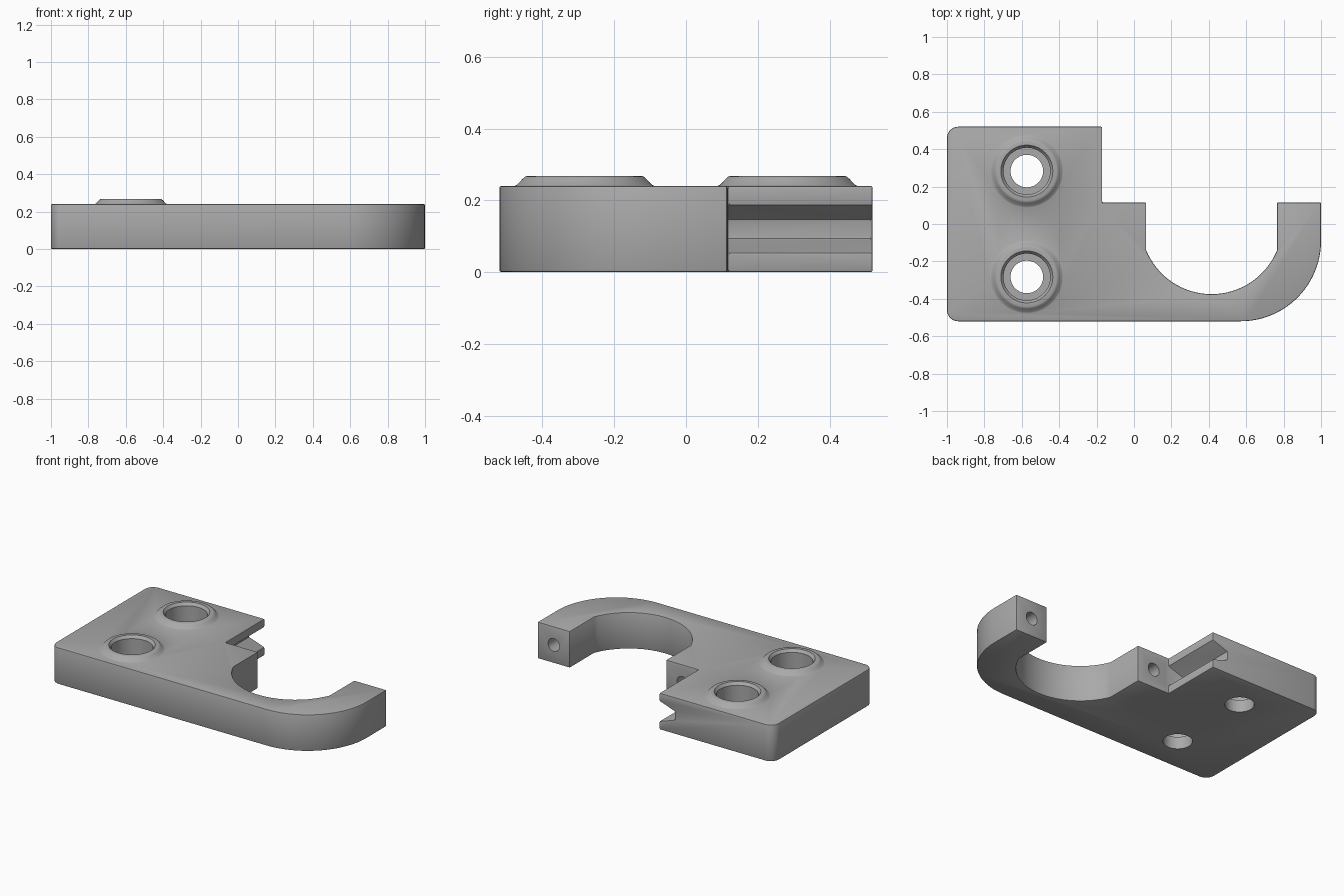
import bpy, bmesh, math
from mathutils import Matrix

if "Cube" in bpy.data.objects:
    bpy.data.objects.remove(bpy.data.objects["Cube"])

H = 0.24                      # plate thickness
grey = bpy.data.materials.new("grey plastic")
grey.diffuse_color = (0.4, 0.4, 0.4, 1)
grey.use_nodes = True
grey.node_tree.nodes["Principled BSDF"].inputs["Base Color"].default_value = grey.diffuse_color


def arc(cx, cy, r, a0, a1, n):
    """Points along an arc, angles in degrees."""
    return [(cx + r * math.cos(math.radians(a0 + (a1 - a0) * i / n)),
             cy + r * math.sin(math.radians(a0 + (a1 - a0) * i / n))) for i in range(n + 1)]


def finish(name, bm):
    bmesh.ops.recalc_face_normals(bm, faces=bm.faces)
    me = bpy.data.meshes.new(name)
    bm.to_mesh(me)
    bm.free()
    me.materials.append(grey)
    ob = bpy.data.objects.new(name, me)
    bpy.context.collection.objects.link(ob)
    return ob


def prism(name, pts, direction):
    """Extrude a closed outline of 3D points."""
    bm = bmesh.new()
    face = bm.faces.new([bm.verts.new(p) for p in pts])
    new = bmesh.ops.extrude_face_region(bm, geom=[face])["geom"]
    bmesh.ops.translate(bm, vec=direction, verts=[v for v in new if isinstance(v, bmesh.types.BMVert)])
    return finish(name, bm)


def lathe(name, profile, matrix, n=64):
    """Closed solid of revolution from (radius, height) pairs."""
    bm = bmesh.new()
    rings = [[bm.verts.new((r * math.cos(2 * math.pi * i / n), r * math.sin(2 * math.pi * i / n), z))
              for i in range(n)] for r, z in profile]
    for a, b in zip(rings, rings[1:]):
        for i in range(n):
            j = (i + 1) % n
            bm.faces.new((a[i], a[j], b[j], b[i]))
    bm.faces.new(rings[0])
    bm.faces.new(rings[-1])
    bm.transform(matrix)
    return finish(name, bm)


def apply(ob, mod):
    bpy.context.view_layer.objects.active = ob
    bpy.ops.object.modifier_apply(modifier=mod.name)


def boolean(ob, other, op):
    mod = ob.modifiers.new("bool", 'BOOLEAN')
    mod.operation, mod.solver, mod.object = op, 'EXACT', other
    apply(ob, mod)
    bpy.data.objects.remove(other)


# Plate with a hooked arm, as one outline
half = math.degrees(math.asin(0.35 / 0.378))
outline = (arc(-0.94, -0.46, 0.06, 180, 270, 8)
           + arc(0.57, -0.09, 0.43, 270, 360, 24)
           + [(1.0, 0.115), (0.765, 0.115)]
           + arc(0.415, 0.003, 0.378, -90 + half, -90 - half, 32)
           + [(0.065, 0.115), (-0.17, 0.115), (-0.17, 0.52)]
           + arc(-0.94, 0.46, 0.06, 90, 180, 8))
bracket = prism("bracket", [(x, y, 0) for x, y in outline], (0, 0, H))

# Tapered groove along the stepped edge
groove = [(-0.15, 0.047), (-0.28, 0.092), (-0.28, 0.148), (-0.15, 0.193)]
boolean(bracket, prism("groove_cutter", [(x, 0.115, z) for x, z in groove], (0, 0.6, 0)), 'DIFFERENCE')

# Small eased edges
bevel = bracket.modifiers.new("bevel", 'BEVEL')
bevel.width, bevel.segments = 0.006, 2
bevel.limit_method, bevel.angle_limit = 'ANGLE', math.radians(35)
apply(bracket, bevel)

# Raised bosses with counterbored through holes
boss = [(0.195, 0.15), (0.195, H), (0.188, 0.243), (0.172, 0.260), (0.165, 0.266), (0.158, 0.268)]
bore = [(0.087, -0.1), (0.087, 0.08), (0.125, 0.08), (0.125, 0.250), (0.139, 0.268), (0.139, 0.4)]
for y in (0.283, -0.283):
    place = Matrix.Translation((-0.573, y, 0))
    boolean(bracket, lathe("boss", boss, place), 'UNION')
    boolean(bracket, lathe("bore_cutter", bore, place), 'DIFFERENCE')

# Screw holes in the two ends of the hook
for x in (-0.055, 0.882):
    place = Matrix.Translation((x, -0.2, 0.12)) @ Matrix.Rotation(-math.pi / 2, 4, 'X')
    boolean(bracket, lathe("screw_cutter", [(0.042, 0), (0.042, 0.5)], place, 32), 'DIFFERENCE')

# Centre the model and smooth the curved walls
bpy.ops.object.select_all(action='DESELECT')
bracket.select_set(True)
bpy.context.view_layer.objects.active = bracket
bpy.ops.object.shade_smooth_by_angle(angle=math.radians(25))
